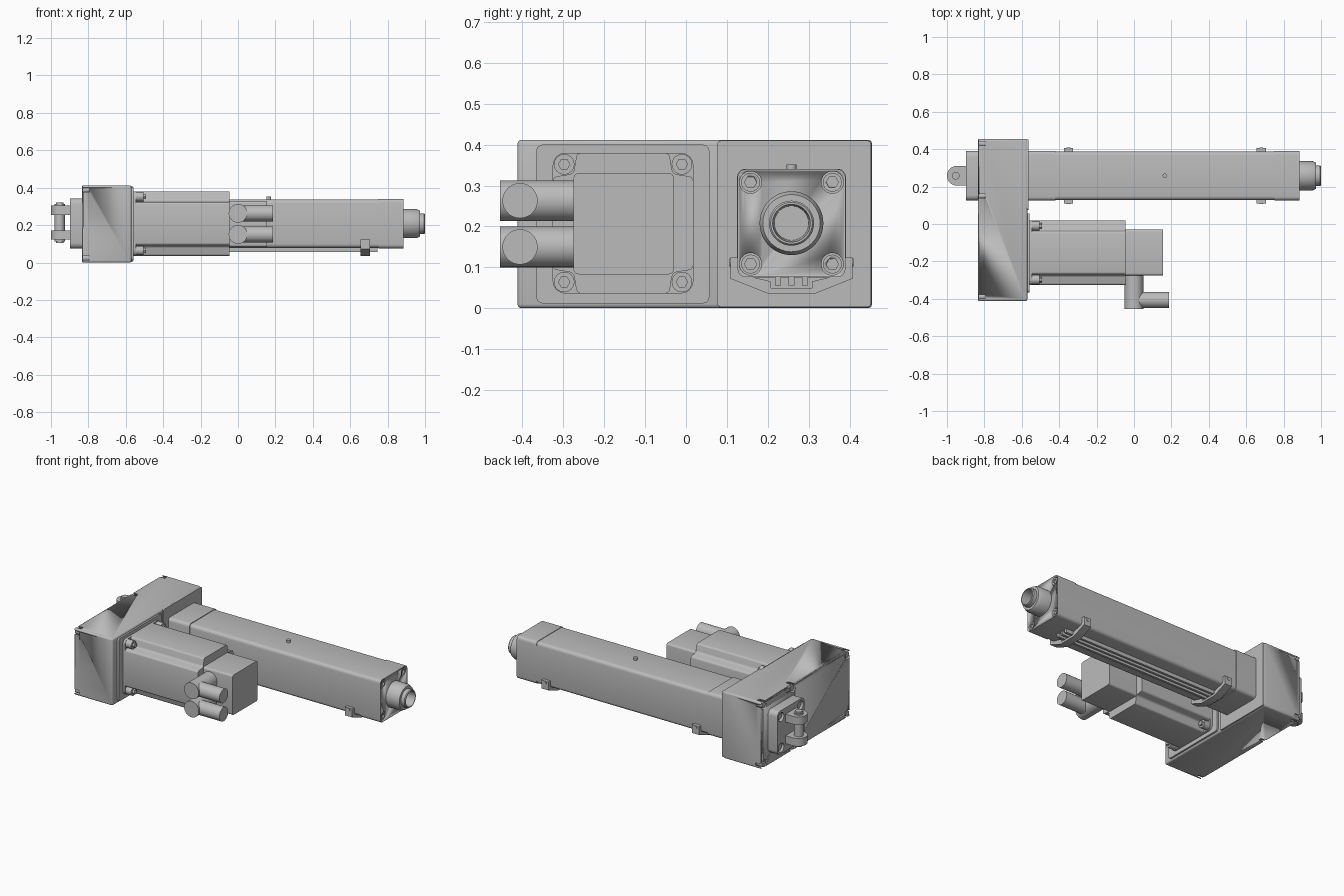
import bpy, bmesh, math
from mathutils import Matrix, Vector

if "Cube" in bpy.data.objects:
    bpy.data.objects.remove(bpy.data.objects["Cube"], do_unlink=True)

GREY = (0.5, 0.5, 0.5, 1)
metal = bpy.data.materials.new("plain grey")
metal.use_nodes = True
metal.diffuse_color = GREY
metal.node_tree.nodes["Principled BSDF"].inputs["Base Color"].default_value = GREY

ROT = {"X": Matrix.Rotation(math.pi / 2, 4, "Y"),
       "Y": Matrix.Rotation(math.pi / 2, 4, "X"), "Z": Matrix.Identity(4)}


def finish(name, bm):
    bmesh.ops.recalc_face_normals(bm, faces=bm.faces)
    mesh = bpy.data.meshes.new(name)
    bm.to_mesh(mesh)
    bm.free()
    mesh.materials.append(metal)
    ob = bpy.data.objects.new(name, mesh)
    bpy.context.collection.objects.link(ob)
    bpy.ops.object.select_all(action="DESELECT")
    bpy.context.view_layer.objects.active = ob
    ob.select_set(True)
    bpy.ops.object.shade_smooth_by_angle(angle=math.radians(35))
    return ob


def prism(name, pts, a, b, axis="X", bevel=0, seg=4, every=False):
    """Extrude a profile along an axis; profile is (y, z) for X, (x, y) for Z."""
    place = (lambda p, t: (t, *p)) if axis == "X" else (lambda p, t: (*p, t))
    bm = bmesh.new()
    face = bm.faces.new([bm.verts.new(place(p, a)) for p in pts])
    up = bmesh.ops.extrude_face_region(bm, geom=[face])["geom"]
    move = Vector(place((0, 0), b - a))
    bmesh.ops.translate(bm, vec=move, verts=[v for v in up if isinstance(v, bmesh.types.BMVert)])
    bmesh.ops.recalc_face_normals(bm, faces=bm.faces)
    if bevel:
        k = 0 if axis == "X" else 2
        edges = [e for e in bm.edges
                 if every or abs(e.verts[0].co[k] - e.verts[1].co[k]) > 1e-4]
        bmesh.ops.bevel(bm, geom=edges, offset=bevel, segments=seg, profile=0.5, affect="EDGES")
    return finish(name, bm)


def block(name, x, y, z, **kw):
    return prism(name, [(y[0], z[0]), (y[1], z[0]), (y[1], z[1]), (y[0], z[1])], *x, **kw)


def rods(name, centres, r, length, axis="X", sides=32):
    bm = bmesh.new()
    for c in centres:
        bmesh.ops.create_cone(bm, cap_ends=True, segments=sides, radius1=r, radius2=r,
                              depth=length, matrix=Matrix.Translation(c) @ ROT[axis])
    return finish(name, bm)


def cut(ob, cutter):
    mod = ob.modifiers.new("cut", "BOOLEAN")
    mod.operation, mod.solver, mod.object = "DIFFERENCE", "EXACT", cutter
    bpy.context.view_layer.objects.active = ob
    bpy.ops.object.modifier_apply(modifier=mod.name)
    bpy.data.objects.remove(cutter, do_unlink=True)


def lathe(name, profile, y, z):
    bm = bmesh.new()
    vs = [bm.verts.new((x, y + r, z)) for x, r in profile]
    es = [bm.edges.new(p) for p in zip(vs, vs[1:])]
    bmesh.ops.spin(bm, geom=vs + es, cent=(0, y, z), axis=(1, 0, 0),
                   angle=2 * math.pi, steps=48)
    bmesh.ops.remove_doubles(bm, verts=bm.verts, dist=1e-5)
    return finish(name, bm)


def corners(x, y, z, d):
    return [(x, y + i * d, z + j * d) for i in (-1, 1) for j in (-1, 1)]


AY, AZ = 0.258, 0.208     # actuator axis
MY, MZ = -0.154, 0.208    # motor axis

# Gearbox housing with screw pockets along its outer face
housing = block("gearbox_housing", (-0.835, -0.57), (-0.412, 0.455), (0, 0.412),
                bevel=0.01, seg=3, every=True)
spots = [(-0.83, y, z) for y in (-0.388, 0.15, 0.43) for z in (0.024, 0.388)]
cut(housing, rods("pocket_cutter", spots, 0.026, 0.07))
rods("housing_screws", [(-0.812, y, z) for _, y, z in spots], 0.018, 0.04, sides=24)
block("actuator_side_panel", (-0.575, -0.564), (0.076, 0.453), (0.003, 0.41), bevel=0.01)
block("motor_side_panel", (-0.575, -0.559), (-0.366, 0.057), (0.012, 0.4), bevel=0.015)

# Motor: cross-shaped body, mounting flange, bolts and encoder
h, n = 0.172, 0.113
quarter = [(h, -n), (h, n), (n + 0.008, n + 0.008), (n, h)]
profile = []
for i in range(4):
    c, s = round(math.cos(i * math.pi / 2)), round(math.sin(i * math.pi / 2))
    profile += [(MY + c * y - s * z, MZ + s * y + c * z) for y, z in quarter[:3]]
prism("motor_body", profile, -0.565, -0.045, bevel=0.01, seg=3)
block("motor_flange", (-0.565, -0.545), (MY - h, MY + h), (MZ - h, MZ + h), bevel=0.03)
rods("motor_bolts", corners(-0.53, MY, MZ, 0.144), 0.025, 0.05)
rods("motor_bolt_tips", corners(-0.502, MY, MZ, 0.144), 0.015, 0.02, sides=6)
block("encoder_housing", (-0.05, 0.155), (-0.275, -0.03), (0.083, 0.33), bevel=0.012)

# Right-angle cable connectors
for name, z in (("upper", 0.263), ("lower", 0.15)):
    rods(name + "_connector_base", [(0, -0.36, z)], 0.05, 0.19, "Y")
    rods(name + "_connector_plug", [(0.094, -0.406, z)], 0.043, 0.186)

# Actuator tube with its two end caps
block("actuator_tube", (-0.57, 0.76), (AY - 0.129, AY + 0.129), (0.079, 0.337), bevel=0.02)
block("rear_cap", (-0.57, -0.42), (AY - 0.133, AY + 0.133), (0.075, 0.341), bevel=0.02)
cap = block("front_cap", (0.75, 0.885), (AY - 0.132, AY + 0.132), (0.076, 0.34), bevel=0.02)
cut(cap, rods("screw_cutter", corners(0.885, AY, AZ, 0.1), 0.027, 0.05))
heads = rods("front_cap_screws", corners(0.868, AY, AZ, 0.1), 0.023, 0.024)
cut(heads, rods("hex_cutter", corners(0.885, AY, AZ, 0.1), 0.015, 0.03, sides=6))
rods("top_plug", [(0.165, AY, 0.342)], 0.012, 0.02, "Z")

# Hollow push rod with seal collar
lathe("push_rod", [(0.87, 0), (0.87, 0.078), (0.955, 0.078), (0.972, 0.07), (0.972, 0.055),
                   (0.995, 0.055), (1, 0.051), (1, 0.046), (0.91, 0.042), (0.91, 0)], AY, AZ)

# Sensor rails under the tube
for i in (-1, 0, 1):
    block("sensor_rail", (-0.4, 0.745), (AY + i * 0.033 - 0.007, AY + i * 0.033 + 0.007),
          (0.056, 0.09))

# Sensor clamps wrapped under the tube
half = [(0.149, 0.124), (0.149, 0.072), (0.058, 0.036)]
inner = [(0.05, 0.05), (0.052, 0.066), (0.12, 0.082), (0.128, 0.095), (0.128, 0.124)]
outline = ([(AY + y, z) for y, z in half] + [(AY - y, z) for y, z in reversed(half)]
           + [(AY - y, z) for y, z in reversed(inner)] + [(AY + y, z) for y, z in inner])
for x in (-0.35, 0.68):
    prism("sensor_clamp", outline, x - 0.025, x + 0.025)
    rods("clamp_screw", [(x, AY, 0.112)], 0.01, 0.303, "Y", 16)

# Rear flange and clevis
flange = block("rear_flange", (-0.898, -0.83), (AY - 0.133, AY + 0.133), (0.075, 0.343),
               bevel=0.03)
cut(flange, rods("flange_cutter", corners(-0.898, AY, AZ, 0.095), 0.027, 0.05))
rods("flange_screws", corners(-0.876, AY, AZ, 0.095), 0.022, 0.02)
arc = [(-0.948 - 0.052 * math.cos(a), AY + 0.052 * math.sin(a))
       for a in (math.radians(t) for t in range(-90, 91, 10))]
for z in (0.122, 0.255):
    prism("clevis_prong", [(-0.89, AY - 0.052)] + arc + [(-0.89, AY + 0.052)],
          z, z + 0.049, axis="Z")
rods("clevis_pin", [(-0.953, AY, 0.212)], 0.027, 0.2, "Z")
rods("clevis_pin_ends", [(-0.953, AY, z) for z in (0.112, 0.313)], 0.02, 0.016, "Z")
